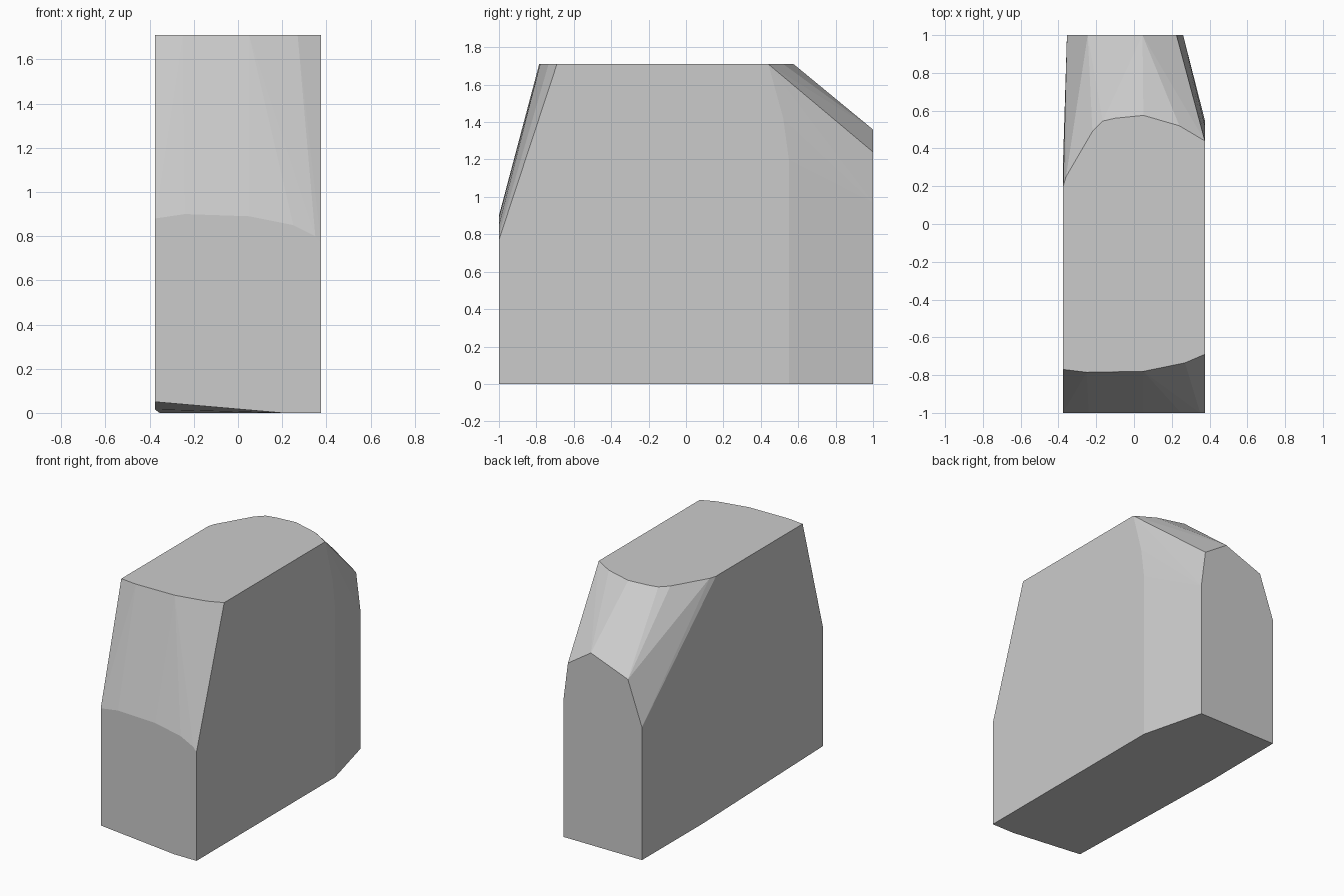
import bpy, bmesh

if "Cube" in bpy.data.objects:
    bpy.data.objects.remove(bpy.data.objects["Cube"])

# Outlines of the rounded block; the body is their convex hull
TOP = 1.71
top_back = [(-.375, .20), (-.36, .25), (-.22, .49), (-.165, .545), (-.1, .56),
            (.05, .575), (.24, .52), (.375, .44)]
top_front = [(-.375, -.77), (-.25, -.785), (.05, -.78), (.27, -.735), (.375, -.69)]
front_face = [(-.375, .05), (-.375, .88), (-.24, .90), (.05, .89), (.25, .85),
              (.35, .80), (.375, .77), (.375, 0), (.2, 0)]
back_face = [(-.355, 0), (-.355, .94), (-.245, 1.25), (.045, 1.36),
             (.225, 1.24), (.26, .97), (.26, 0)]
right_edge = [(.52, 1.42), (.55, 1.2), (.55, 0)]

points = [(x, y, TOP) for x, y in top_back + top_front]
points += [(x, -1, z) for x, z in front_face]
points += [(x, 1, z) for x, z in back_face]
points += [(.375, y, z) for y, z in right_edge]
points += [(-.375, .35, .015)]  # kink in the lower left edge

bm = bmesh.new()
for p in points:
    bm.verts.new(p)
hull = bmesh.ops.convex_hull(bm, input=bm.verts)
unused = {v for v in hull["geom_interior"] + hull["geom_unused"]
          if isinstance(v, bmesh.types.BMVert)}
bmesh.ops.delete(bm, geom=list(unused), context='VERTS')
bmesh.ops.dissolve_limit(bm, angle_limit=.01, verts=bm.verts, edges=bm.edges)
bmesh.ops.recalc_face_normals(bm, faces=bm.faces)

mesh = bpy.data.meshes.new("block_body")
bm.to_mesh(mesh)
bm.free()
body = bpy.data.objects.new("block_body", mesh)
bpy.context.collection.objects.link(body)

# Single plain grey
grey = bpy.data.materials.new("light_grey")
grey.diffuse_color = (.6, .6, .6, 1)
grey.use_nodes = True
grey.node_tree.nodes["Principled BSDF"].inputs["Base Color"].default_value = grey.diffuse_color
mesh.materials.append(grey)
